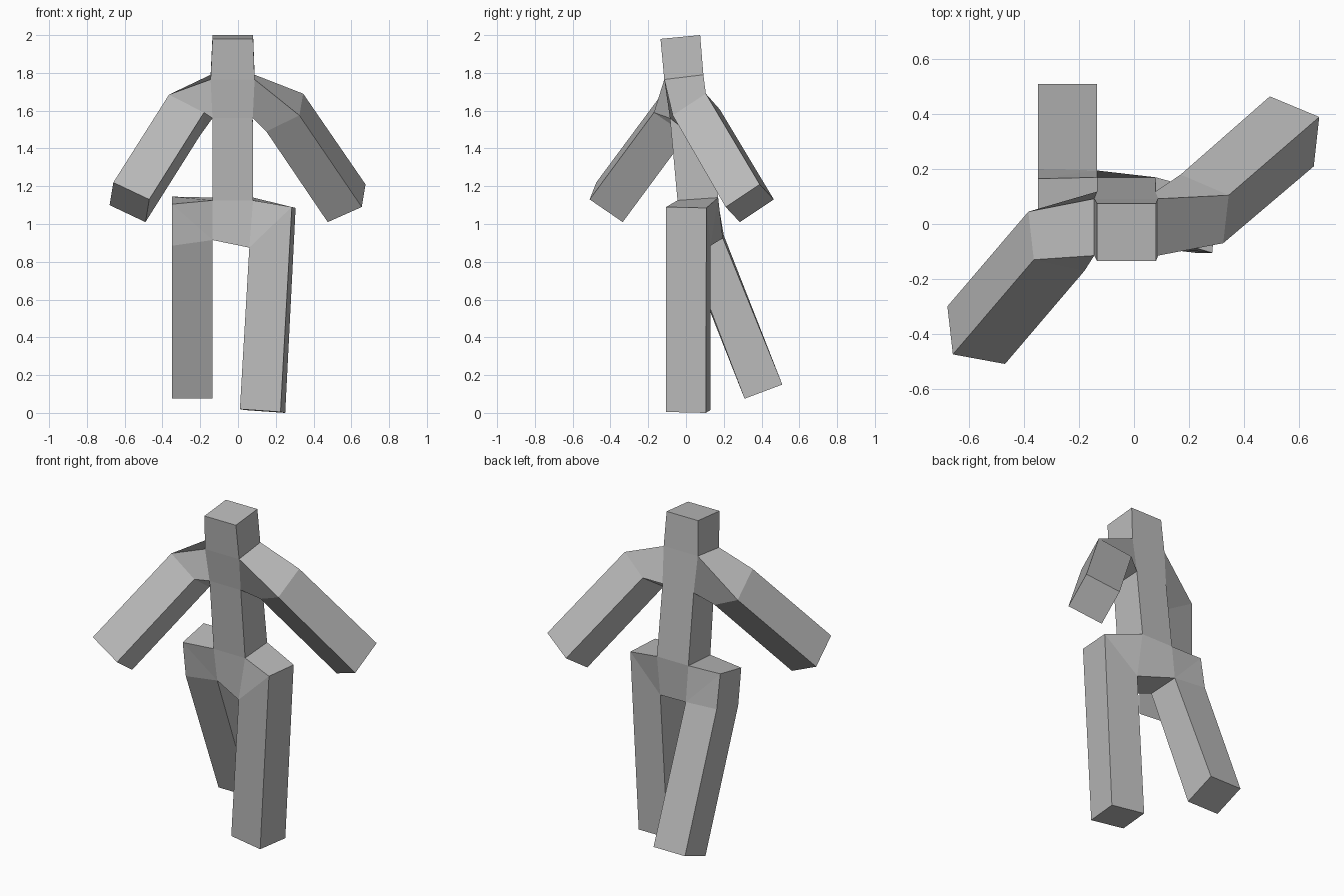
import bpy
import bmesh
from mathutils import Vector

cube = bpy.data.objects.get("Cube")
if cube:
    bpy.data.objects.remove(cube, do_unlink=True)

grey = bpy.data.materials.new("plain grey")
grey.use_nodes = True
colour = (0.5, 0.5, 0.5, 1)
grey.diffuse_color = colour
grey.node_tree.nodes["Principled BSDF"].inputs["Base Color"].default_value = colour


def loft(name, rings, cap_start=False, cap_end=False, skip=()):
    """Join four-cornered rings; skip holds (segment, side) openings."""
    bm = bmesh.new()
    verts = {}

    def face(points):
        points = list(dict.fromkeys(tuple(p) for p in points))
        if len(points) > 2:
            bm.faces.new([verts.setdefault(p, None) or new_vert(p) for p in points])

    def new_vert(p):
        verts[p] = bm.verts.new(p)
        return verts[p]

    for s, (a, b) in enumerate(zip(rings, rings[1:])):
        for i in range(4):
            j = (i + 1) % 4
            if (s, i) not in skip:
                face([a[i], a[j], b[j], b[i]])
    if cap_start:
        face(rings[0])
    if cap_end:
        face(rings[-1])
    bmesh.ops.recalc_face_normals(bm, faces=bm.faces)
    mesh = bpy.data.meshes.new(name)
    bm.to_mesh(mesh)
    bm.free()
    mesh.materials.append(grey)
    obj = bpy.data.objects.new(name, mesh)
    bpy.context.collection.objects.link(obj)
    return obj


def level(x0, x1, front, back):
    """Ring from two x limits and the (y, z) of its front and back edges."""
    return [(x0, *front), (x1, *front), (x1, *back), (x0, *back)]


def slanted(a, b, d):
    """Parallelogram ring from three neighbouring corners."""
    c = Vector(b) + Vector(d) - Vector(a)
    return [a, b, tuple(c), d]


# Trunk sections
crown = level(-0.135, 0.08, (-0.135, 1.98), (0.075, 2.0))
neck = level(-0.145, 0.088, (-0.115, 1.765), (0.092, 1.79))
chest = level(-0.135, 0.078, (-0.085, 1.56), (0.118, 1.57))
waist = level(-0.135, 0.08, (-0.045, 1.125), (0.17, 1.14))
crotch = [(-0.135, -0.01, 0.915), (0.06, -0.08, 0.875),
          (0.085, 0.13, 0.885), (-0.135, 0.195, 0.925)]

loft("head", [neck, crown], cap_end=True)
loft("torso", [neck, chest, waist], skip={(0, 1), (0, 3)})
loft("pelvis", [waist, crotch], cap_end=True, skip={(0, 1), (0, 3)})

# Arms run from the chest side openings to the hands
loft("left_arm", [
    [neck[2], neck[1], chest[1], chest[2]],
    slanted((0.345, 0.105, 1.69), (0.325, -0.07, 1.575), (0.17, 0.18, 1.605)),
    slanted((0.675, 0.39, 1.21), (0.655, 0.21, 1.09), (0.495, 0.465, 1.13)),
], cap_end=True)
loft("right_arm", [
    [neck[0], chest[0], chest[3], neck[3]],
    slanted((-0.365, -0.13, 1.685), (-0.18, -0.17, 1.59), (-0.385, 0.045, 1.565)),
    slanted((-0.66, -0.475, 1.22), (-0.47, -0.51, 1.13), (-0.68, -0.3, 1.1)),
], cap_end=True)

# Legs run from the pelvis side openings to the feet
loft("left_leg", [
    [waist[1], waist[2], crotch[2], crotch[1]],
    [(0.285, -0.105, 1.09), (0.305, 0.108, 1.085), crotch[2], crotch[1]],
    [(0.225, -0.105, 0.005), (0.25, 0.105, 0), (0.035, 0.13, 0.015), (0.01, -0.08, 0.02)],
], cap_end=True)
inner = [crotch[3], crotch[0]]
loft("right_leg", [
    [waist[0], waist[3]] + inner,
    [(-0.35, -0.04, 1.105), (-0.35, 0.165, 1.145)] + inner,
    [(-0.35, -0.01, 0.885), (-0.35, 0.2, 0.94)] + inner,
    [(-0.35, 0.31, 0.075), (-0.35, 0.51, 0.15), (-0.135, 0.51, 0.15), (-0.135, 0.31, 0.075)],
], cap_end=True)
